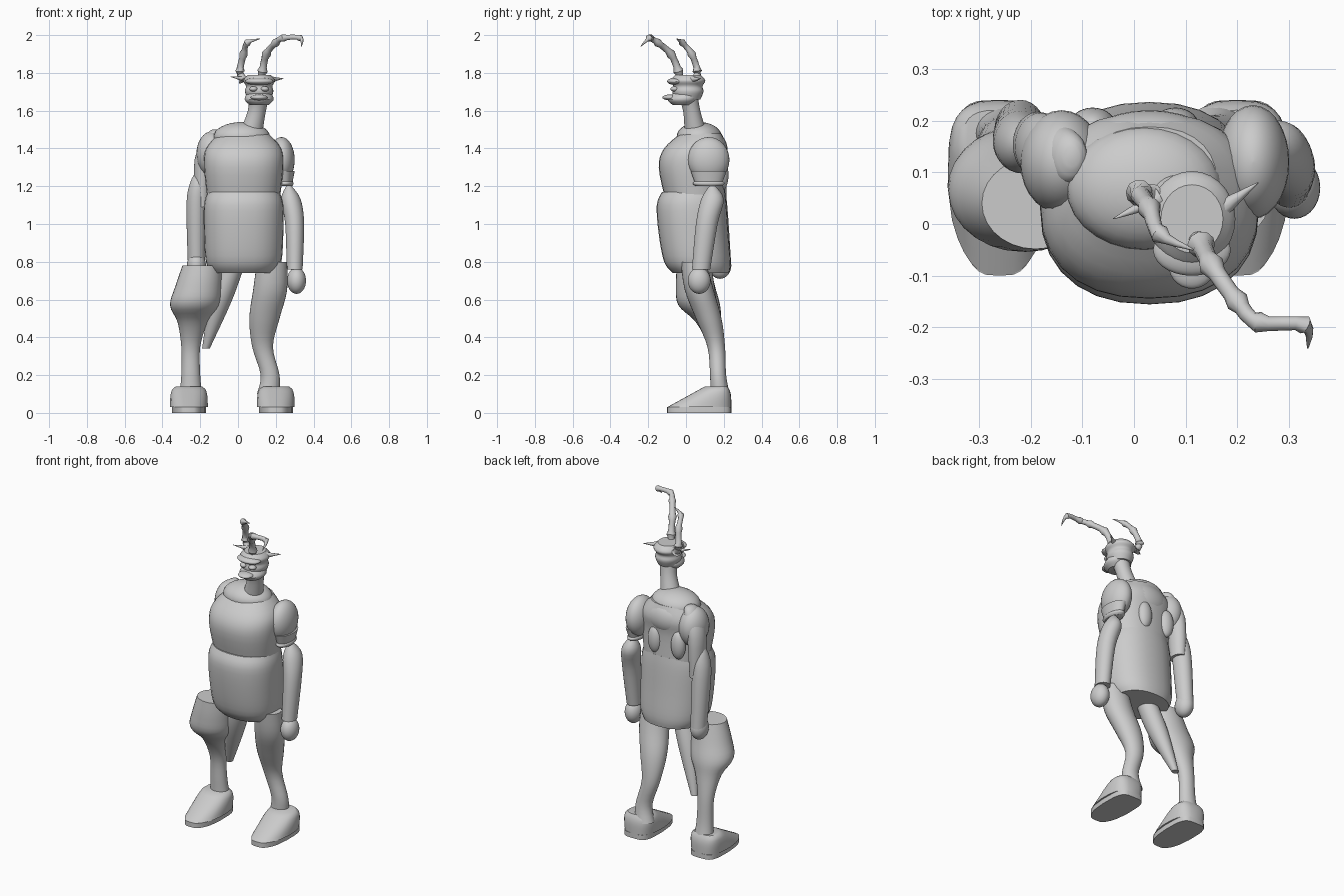
import bpy, bmesh, math
from mathutils import Vector

default_cube = bpy.data.objects.get("Cube")
if default_cube:
    bpy.data.objects.remove(default_cube, do_unlink=True)

grey = bpy.data.materials.new("plain_grey")
grey.use_nodes = True
grey.diffuse_color = (.6, .6, .6, 1)
grey.node_tree.nodes["Principled BSDF"].inputs["Base Color"].default_value = grey.diffuse_color


def skin(name, rings):
    """Join rings of points into one capped, smooth-shaded object."""
    bm = bmesh.new()
    loops = [[bm.verts.new(point) for point in ring] for ring in rings]
    for low, high in zip(loops, loops[1:]):
        for k in range(len(low)):
            bm.faces.new((low[k - 1], low[k], high[k], high[k - 1]))
    bm.faces.new(loops[0])
    bm.faces.new(loops[-1])
    bmesh.ops.recalc_face_normals(bm, faces=bm.faces)
    mesh = bpy.data.meshes.new(name)
    bm.to_mesh(mesh)
    bm.free()
    mesh.materials.append(grey)
    part = bpy.data.objects.new(name, mesh)
    bpy.context.collection.objects.link(part)
    bpy.ops.object.select_all(action='DESELECT')
    part.select_set(True)
    bpy.context.view_layer.objects.active = part
    bpy.ops.object.shade_smooth_by_angle(angle=math.radians(40))


def circle(sides):
    return [(math.cos(math.tau * k / sides), math.sin(math.tau * k / sides)) for k in range(sides)]


def smooth(rows, steps):
    """Run a Catmull-Rom curve through rows of numbers."""
    out = []
    for i in range(len(rows) - 1):
        before, start = rows[max(i - 1, 0)], rows[i]
        end, after = rows[i + 1], rows[min(i + 2, len(rows) - 1)]
        for t in (step / steps for step in range(steps)):
            out.append([b + t * (c - a + t * (2 * a - 5 * b + 4 * c - d
                        + t * (3 * b - a - 3 * c + d))) / 2
                        for a, b, c, d in zip(before, start, end, after)])
    return out + [list(rows[-1])]


def loft(name, rows, square=2, toe=0):
    """Level rings given as x, y, z, half width, half depth; toe narrows the front."""
    def bulge(value):
        return math.copysign(abs(value) ** (2 / square), value)
    skin(name, [[(x + wide * bulge(c) * (1 - toe * max(-s, 0)), y + deep * bulge(s), z)
                 for c, s in circle(28)] for x, y, z, wide, deep in rows])


def limb(name, points, radii, depth=1.0, square=2, toe=0):
    rows = [(*point, radius, radius * depth) for point, radius in zip(points, radii)]
    loft(name, smooth(rows, 4), square, toe)


def ball(name, centre, radii):
    x, y, z = centre
    wide, deep, tall = radii
    turns = [math.pi * i / 16 for i in range(17)]
    loft(name, [(x, y, z - tall * math.cos(turn), wide * max(math.sin(turn), .01),
                 deep * max(math.sin(turn), .01)) for turn in turns])


def horn(name, points, thick, knuckle=1.0):
    """Tapering tube that swells at every given point and ends in a spike."""
    steps = 4
    path = [Vector(p) for p in smooth(points, steps)]
    rings = []
    for i, place in enumerate(path):
        left = len(path) - 1 - i
        way = path[min(i + 1, len(path) - 1)] - path[max(i - 1, 0)]
        turn = way.to_track_quat('Z', 'Y')
        radius = thick * (1 - .5 * i / len(path)) * min(left / steps, 1) + .001
        radius *= 1 if i % steps else knuckle
        rings.append([place + turn @ Vector((c * radius, s * radius, 0)) for c, s in circle(10)])
    skin(name, rings)


# Torso, set a little to the model's left
mid = .03
limb("belly", [(mid, .08, .74), (mid, .06, .8), (mid, .04, .95), (mid, .03, 1.1), (mid, .04, 1.17)],
     radii=(.17, .2, .21, .21, .19), depth=.88, square=2.3)
limb("chest", [(mid, .05, 1.12), (mid, .03, 1.3), (mid, .05, 1.4), (mid, .08, 1.48)],
     radii=(.19, .21, .2, .13), depth=.83, square=2.3)
ball("collar", centre=(.02, .07, 1.46), radii=(.15, .12, .08))
ball("upper_back", centre=(mid, .14, 1.39), radii=(.14, .08, .1))
for side, x in (("left", .08), ("right", -.08)):
    ball(side + "_back_pad", centre=(x, .19, 1.26), radii=(.045, .035, .085))

# Left arm
ball("left_shoulder", centre=(.23, .12, 1.34), radii=(.07, .11, .12))
band = Vector((.25, .12, 1.2))
up = Vector((0, 0, .01))
limb("left_upper_arm", [band, band + 8 * up], radii=(.035, .05), depth=1.9)
limb("left_arm_band", [band, band + up, band + 2 * up, band + 3 * up],
     radii=(.036, .043, .043, .036), depth=1.9)
limb("left_forearm", [(.3, .08, .76), (.3, .11, 1), (.28, .14, 1.13), (.27, .14, 1.2)],
     radii=(.042, .05, .052, .015), depth=1.15)
ball("left_hand", centre=(.31, .07, .7), radii=(.05, .06, .07))

# Right arm
ball("right_shoulder", centre=(-.14, .12, 1.37), radii=(.08, .1, .12))
limb("right_upper_arm", [(-.19, .16, 1.09), (-.18, .15, 1.34), (-.13, .13, 1.47), (-.12, .13, 1.5)],
     radii=(.04, .05, .04, .015), depth=1.3)
limb("right_forearm", [(-.22, .19, .78), (-.22, .16, 1.1), (-.21, .15, 1.22), (-.21, .15, 1.28)],
     radii=(.045, .053, .043, .01), depth=1.1)
ball("right_hand", centre=(-.22, .18, .78), radii=(.05, .06, .07))

# Legs, the right one with a wide flared shin
limb("left_leg", [(.16, .18, .1), (.17, .17, .2), (.13, .16, .35), (.14, .12, .5),
                  (.17, .07, .65), (.18, .04, .8)],
     radii=(.06, .05, .055, .08, .09, .08), depth=.85)
limb("right_shin", [(-.25, .18, .1), (-.25, .17, .2), (-.25, .16, .35), (-.24, .12, .48),
                    (-.23, .07, .57), (-.21, .05, .67), (-.19, .04, .78)],
     radii=(.06, .05, .05, .08, .13, .122, .104), depth=.85)
limb("right_inner_leg", [(-.17, .16, .34), (-.09, .1, .6), (-.02, .07, .8)],
     radii=(.02, .06, .06))

# Shoes: fixed heel, toe edge sliding back as the upper rises
heel, toe_tip = .24, -.1
for side, x in (("left", .2), ("right", -.26)):
    length = (heel - toe_tip) / 2
    centre = (heel + toe_tip) / 2
    loft(side + "_sole", [(x, centre, z, .09, length) for z in (0, .03)], square=4, toe=.35)
    upper = []
    for step in range(9):
        rise = step / 8
        front = toe_tip + .2 * rise
        back = heel - .02 * rise ** 4
        width = .07 + .03 * math.sqrt(1 - rise ** 3)
        upper.append((x, (back + front) / 2, .03 + .11 * rise, width, (back - front) / 2))
    loft(side + "_shoe", upper, square=3, toe=.3)

# Neck and head
face = .112
limb("neck", [(.07, .05, 1.49), (.1, .03, 1.6), (face, .01, 1.68)],
     radii=(.06, .048, .055), depth=.95)
limb("jaw", [(face, -.02, 1.63), (face, -.02, 1.66), (face, 0, 1.7)],
     radii=(.05, .077, .06), square=2.5, toe=.3)
limb("skull", [(face, .01, 1.66), (face, .01, 1.7), (face, .01, 1.73), (face, .01, 1.76), (face, .01, 1.79)],
     radii=(.06, .075, .07, .084, .06), depth=1.1)
ball("snout", centre=(face, -.08, 1.67), radii=(.045, .045, .016))
ball("brow", centre=(face, -.05, 1.755), radii=(.075, .05, .02))
for side, x in (("left", face + .03), ("right", face - .03)):
    ball(side + "_eye", centre=(x, -.06, 1.715), radii=(.022, .022, .014))

# Side spikes and feelers
horn("left_spike", [(.17, .03, 1.765), (.24, .08, 1.77)], thick=.02)
horn("right_spike", [(.05, .05, 1.765), (-.04, .01, 1.78)], thick=.02)
horn("right_feeler", [(.03, .05, 1.76), (.01, .06, 1.81), (.03, .03, 1.9), (.05, -.02, 1.96),
                      (.115, -.05, 1.98)], thick=.02, knuckle=1.4)
horn("left_feeler", [(.12, -.03, 1.76), (.13, -.04, 1.81), (.15, -.08, 1.9), (.2, -.15, 1.96),
                     (.24, -.19, 1.985), (.33, -.195, 1.985), (.336, -.24, 1.94)],
     thick=.02, knuckle=1.4)
